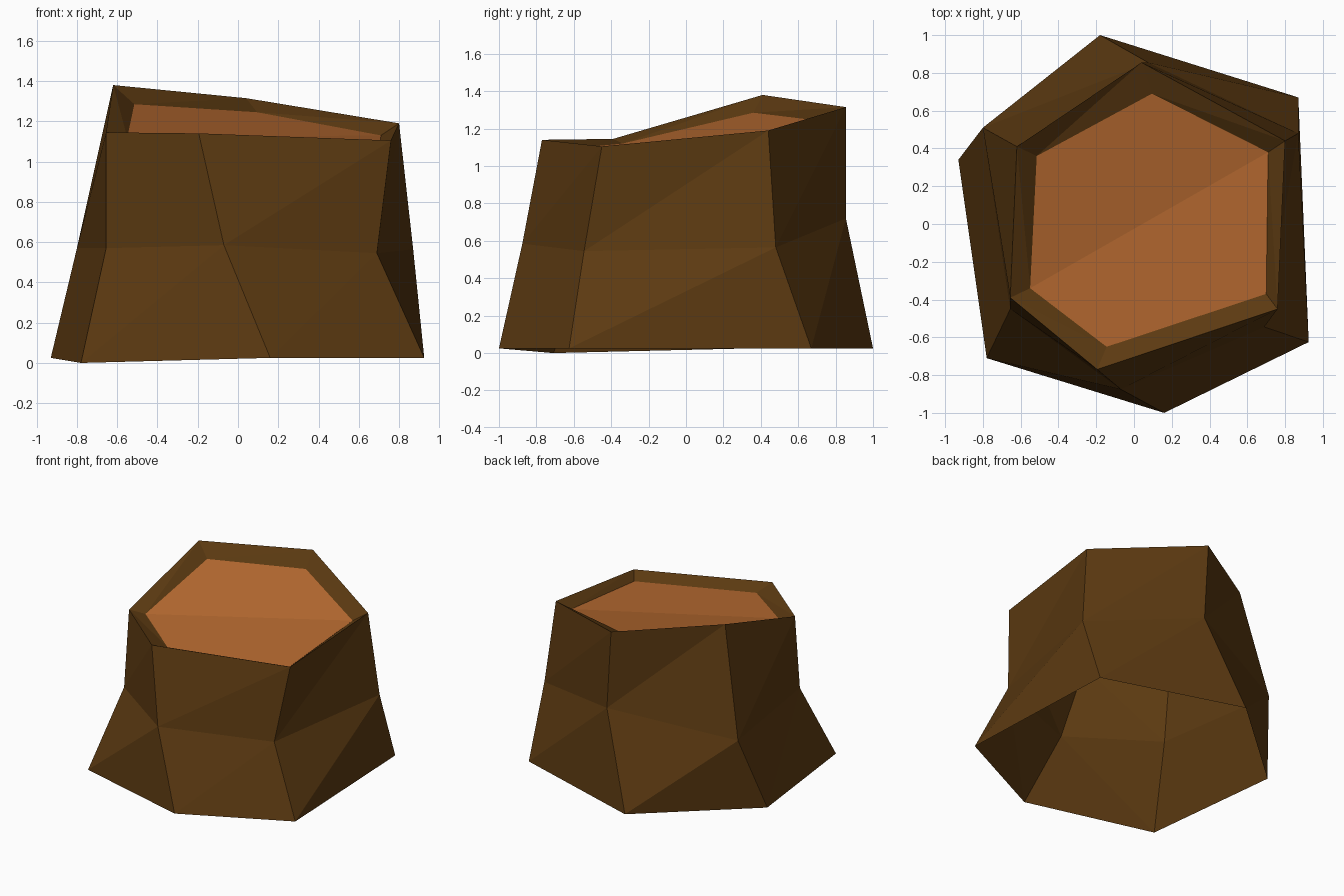
import bpy, bmesh

if "Cube" in bpy.data.objects:
    bpy.data.objects.remove(bpy.data.objects["Cube"])


def material(name, rgb):
    mat = bpy.data.materials.new(name)
    mat.diffuse_color = (*rgb, 1.0)
    mat.use_nodes = True
    mat.node_tree.nodes["Principled BSDF"].inputs["Base Color"].default_value = mat.diffuse_color
    return mat


bark = material("dark_bark", (0.107, 0.042, 0.0056))
wood = material("cut_wood", (0.479, 0.147, 0.030))

# Irregular six-sided rings, counterclockwise from the front left corner
root_ring = [(-0.78, -0.71, 0), (0.16, -1, 0.025), (0.925, -0.625, 0.025),
             (0.87, 0.67, 0.025), (-0.18, 1, 0.025), (-0.93, 0.34, 0.025)]
waist_ring = [(-0.655, -0.45, 0.57), (-0.07, -0.875, 0.585), (0.69, -0.545, 0.545),
              (0.87, 0.48, 0.565), (0.075, 0.855, 0.72), (-0.80, 0.51, 0.57)]
rim_ring = [(-0.655, -0.39, 1.145), (-0.195, -0.77, 1.14), (0.76, -0.45, 1.105),
            (0.80, 0.44, 1.19), (0.04, 0.855, 1.315), (-0.62, 0.41, 1.38)]
cut_ring = [(-0.55, -0.34, 1.12), (-0.145, -0.65, 1.09), (0.70, -0.37, 1.06),
            (0.71, 0.38, 1.13), (0.095, 0.69, 1.245), (-0.515, 0.36, 1.285)]

bm = bmesh.new()
rings = [[bm.verts.new(p) for p in ring]
         for ring in (root_ring, waist_ring, rim_ring, cut_ring)]

# Bark walls and sloping rim, open underneath; every quad splits the same way
for low, high in zip(rings, rings[1:]):
    for i in range(6):
        j = (i + 1) % 6
        bm.faces.new((low[i], low[j], high[j]))
        bm.faces.new((low[i], high[j], high[i]))

# Sunken cut surface, folded along one diagonal
c = rings[-1]
for corners in ((c[0], c[1], c[2], c[3]), (c[0], c[3], c[4], c[5])):
    bm.faces.new(corners).material_index = 1

mesh = bpy.data.meshes.new("tree_stump")
bm.to_mesh(mesh)
bm.free()
mesh.materials.append(bark)
mesh.materials.append(wood)
stump = bpy.data.objects.new("tree_stump", mesh)
bpy.context.collection.objects.link(stump)
